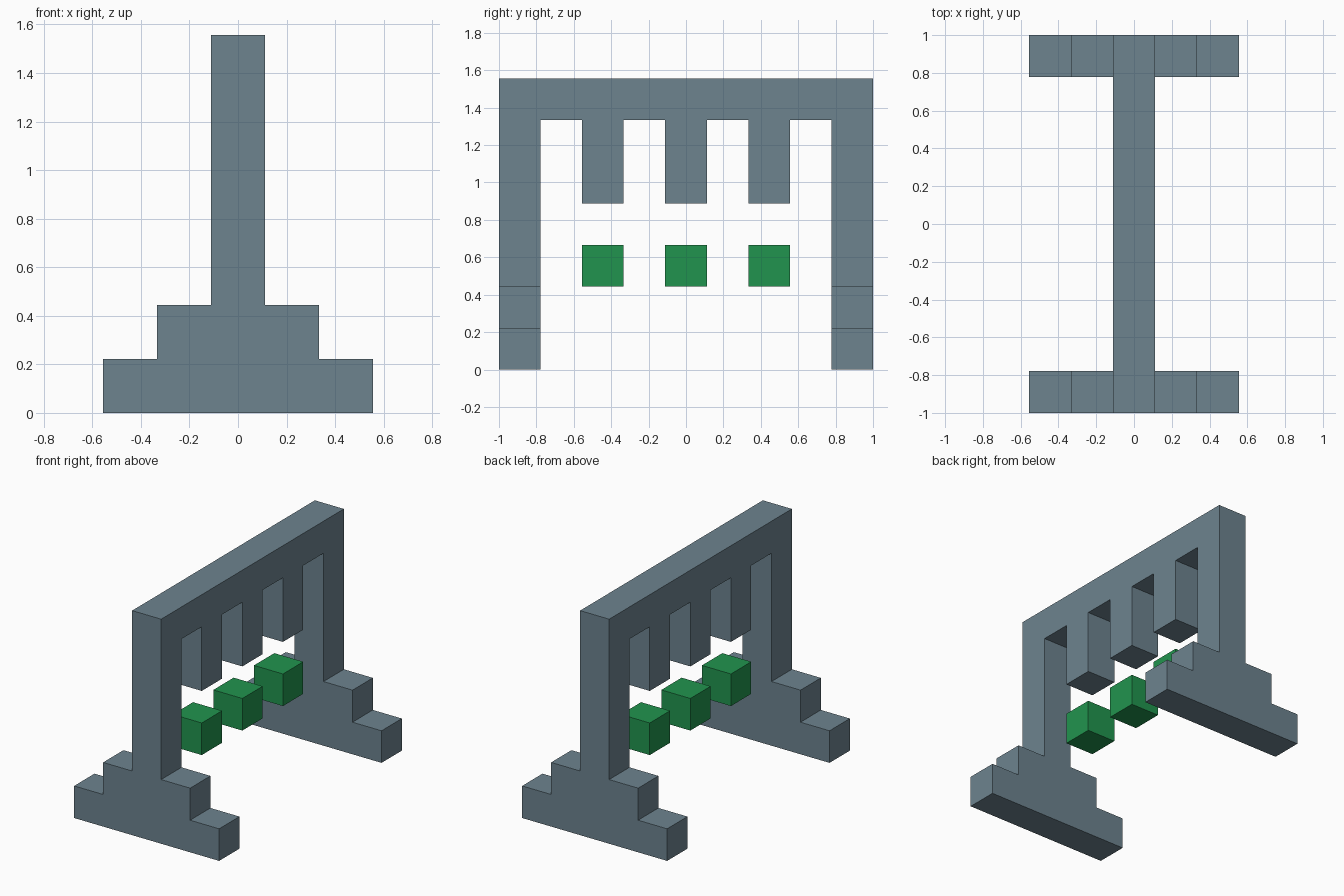
import bpy
import bmesh
from mathutils import Vector

cube = bpy.data.objects.get("Cube")
if cube:
    bpy.data.objects.remove(cube, do_unlink=True)

U = 2 / 9  # block size


def linear(c):
    c /= 255
    return c / 12.92 if c <= 0.04045 else ((c + 0.055) / 1.055) ** 2.4


def material(name, rgb):
    colour = (*[linear(c) for c in rgb], 1)
    mat = bpy.data.materials.new(name)
    mat.use_nodes = True
    mat.diffuse_color = colour
    bsdf = mat.node_tree.nodes["Principled BSDF"]
    bsdf.inputs["Base Color"].default_value = colour
    bsdf.inputs["Roughness"].default_value = 0.8
    return mat


def extrude_profile(name, points, axis, centre, mat):
    """Extrude a profile one block thick along x or y, in block units."""
    bm = bmesh.new()
    if axis == "y":
        verts = [bm.verts.new((a * U, (centre - 0.5) * U, z * U)) for a, z in points]
        step = Vector((0, U, 0))
    else:
        verts = [bm.verts.new(((centre - 0.5) * U, a * U, z * U)) for a, z in points]
        step = Vector((U, 0, 0))
    face = bm.faces.new(verts)
    result = bmesh.ops.extrude_face_region(bm, geom=[face])
    moved = [g for g in result["geom"] if isinstance(g, bmesh.types.BMVert)]
    bmesh.ops.translate(bm, verts=moved, vec=step)
    bmesh.ops.recalc_face_normals(bm, faces=bm.faces)
    mesh = bpy.data.meshes.new(name)
    bm.to_mesh(mesh)
    bm.free()
    mesh.materials.append(mat)
    obj = bpy.data.objects.new(name, mesh)
    bpy.context.collection.objects.link(obj)
    return obj


grey = material("slate grey", (109, 131, 143))
green = material("green", (33, 148, 78))

# End posts standing on stepped feet
half = [(2.5, 0), (2.5, 1), (1.5, 1), (1.5, 2), (0.5, 2), (0.5, 7)]
stepped = half + [(-x, z) for x, z in reversed(half)]
for name, y in (("front_post", -4), ("back_post", 4)):
    extrude_profile(name, stepped, "y", y, grey)

# Top beam with three hanging teeth
comb = [(-3.5, 7), (-3.5, 6)]
for y in (-2, 0, 2):
    comb += [(y - 0.5, 6), (y - 0.5, 4), (y + 0.5, 4), (y + 0.5, 6)]
comb += [(3.5, 6), (3.5, 7)]
extrude_profile("toothed_beam", comb, "x", 0, grey)

# Floating blocks below the teeth
for name, y in (("front_block", -2), ("middle_block", 0), ("back_block", 2)):
    square = [(y - 0.5, 2), (y + 0.5, 2), (y + 0.5, 3), (y - 0.5, 3)]
    extrude_profile(name, square, "x", 0, green)
